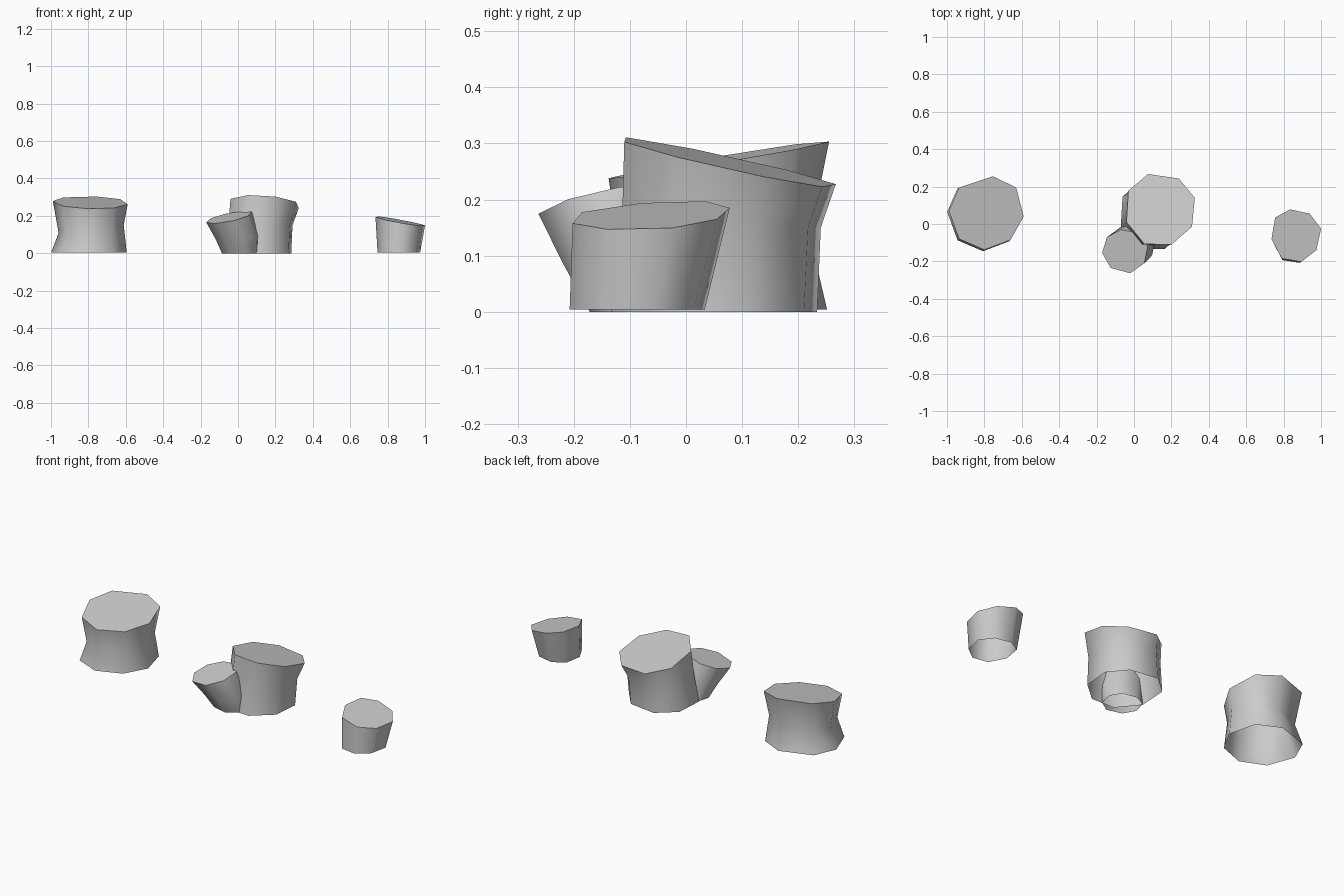
import bpy, bmesh
from math import radians

if "Cube" in bpy.data.objects:
    bpy.data.objects.remove(bpy.data.objects["Cube"])


def stump(name, outline, tilt, lower):
    """Open-bottomed, eight-sided log.
    outline: top rim (x, y); tilt: top plane (z at centre, x slope, y slope);
    lower: rings below as (cx, cy, scale, z, x slope)."""
    cx = (min(p[0] for p in outline) + max(p[0] for p in outline)) / 2
    cy = (min(p[1] for p in outline) + max(p[1] for p in outline)) / 2
    bm = bmesh.new()
    rings = []
    for ox, oy, s, z, sx, sy in [(cx, cy, 1, *tilt)] + [(*r, 0) for r in lower]:
        ring = []
        for x, y in outline:
            dx, dy = (x - cx) * s, (y - cy) * s
            ring.append(bm.verts.new((ox + dx, oy + dy, z + sx * dx + sy * dy)))
        rings.append(ring)
    bm.faces.new(rings[0])
    n = len(outline)
    for up, lo in zip(rings, rings[1:]):
        for i in range(n):
            j = (i + 1) % n
            bm.faces.new((up[j], up[i], lo[i], lo[j]))
    bmesh.ops.recalc_face_normals(bm, faces=bm.faces)
    bm.normal_update()
    if max(bm.faces, key=lambda f: f.calc_center_median().z).normal.z < 0:
        bmesh.ops.reverse_faces(bm, faces=bm.faces)
    mesh = bpy.data.meshes.new(name)
    bm.to_mesh(mesh)
    bm.free()
    ob = bpy.data.objects.new(name, mesh)
    bpy.context.collection.objects.link(ob)
    # smooth bark, sharp cut on top
    bpy.context.view_layer.objects.active = ob
    ob.select_set(True)
    bpy.ops.object.shade_smooth_by_angle(angle=radians(60))
    ob.select_set(False)
    return ob


# wide waisted stump on the left
stump("left_stump",
      [(-.99, .07), (-.935, .195), (-.755, .255), (-.63, .195),
       (-.59, .04), (-.66, -.085), (-.80, -.138), (-.935, -.08)],
      (.271, -.03, .17),
      [(-.785, .05, .87, .13, .12), (-.797, .053, 1.01, .004, 0)])

# tall stump in the middle
stump("middle_stump",
      [(.20, -.11), (.31, -.015), (.325, .14), (.24, .243),
       (.075, .267), (-.03, .178), (-.04, .01), (.055, -.107)],
      (.265, -.06, -.22),
      [(.12, .063, .94, .15, 0), (.107, .05, .975, 0, 0)])

# small log leaning against the middle stump
stump("leaning_log",
      [(-.17, -.155), (-.145, -.07), (-.07, -.03), (.03, -.05),
       (.073, -.12), (.055, -.21), (-.02, -.263), (-.125, -.235)],
      (.192, .204, .197),
      [(-.003, -.108, .96, .085, .08), (.015, -.075, .83, 0, 0)])

# small stump on the right
stump("right_stump",
      [(.755, .035), (.835, .078), (.94, .055), (1.0, -.025),
       (.975, -.14), (.895, -.202), (.79, -.185), (.735, -.08)],
      (.171, -.18, .06),
      [(.86, -.087, .86, .004, 0)])
